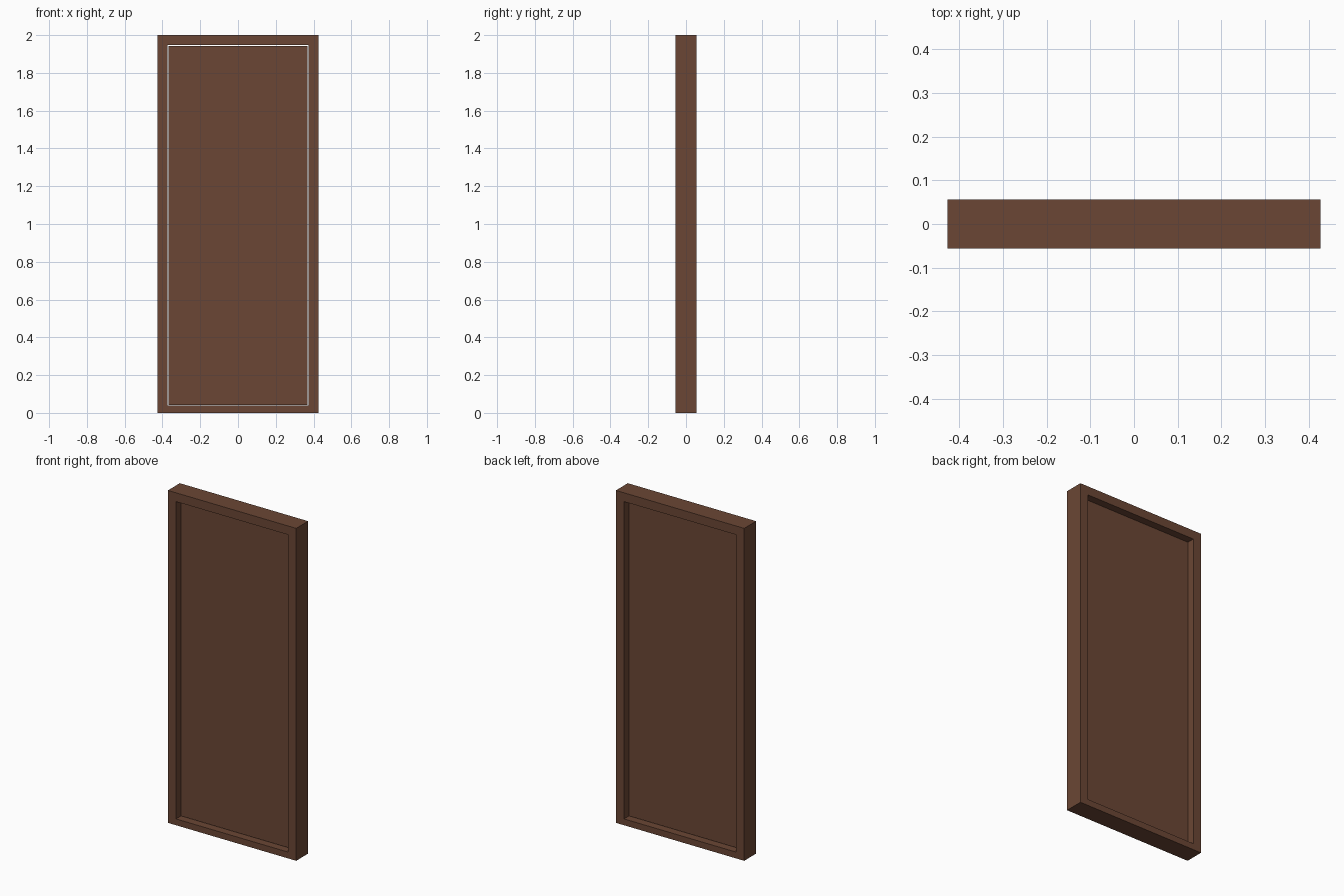
import bpy, bmesh

if "Cube" in bpy.data.objects:
    bpy.data.objects.remove(bpy.data.objects["Cube"])

# One brown wood colour for everything
wood = bpy.data.materials.new("brown_wood")
wood.diffuse_color = (0.147, 0.062, 0.035, 1.0)
wood.use_nodes = True
wood.node_tree.nodes["Principled BSDF"].inputs["Base Color"].default_value = wood.diffuse_color


def finish(name, bm):
    bmesh.ops.recalc_face_normals(bm, faces=bm.faces)
    mesh = bpy.data.meshes.new(name)
    bm.to_mesh(mesh)
    bm.free()
    mesh.materials.append(wood)
    obj = bpy.data.objects.new(name, mesh)
    bpy.context.collection.objects.link(obj)
    return obj


def rect(bm, half_x, y, z0, z1):
    """Four corner vertices of an upright rectangle."""
    return [bm.verts.new((x, y, z)) for x, z in
            ((-half_x, z0), (half_x, z0), (half_x, z1), (-half_x, z1))]


# Door frame: rectangular ring with a through opening
DEPTH = 0.0566
bm = bmesh.new()
rings = [rect(bm, 0.427, -DEPTH, 0.0, 2.0), rect(bm, 0.427, DEPTH, 0.0, 2.0),
         rect(bm, 0.373, DEPTH, 0.038, 1.947), rect(bm, 0.373, -DEPTH, 0.038, 1.947)]
for i in range(4):
    a, b = rings[i], rings[(i + 1) % 4]
    for j in range(4):
        k = (j + 1) % 4
        bm.faces.new((a[j], a[k], b[k], b[j]))
finish("door_frame", bm)

# Door panel: slab recessed on both sides, with a thin gap all round
bm = bmesh.new()
front = rect(bm, 0.369, -0.016, 0.042, 1.943)
back = rect(bm, 0.369, 0.016, 0.042, 1.943)
bm.faces.new(front)
bm.faces.new(back)
for j in range(4):
    k = (j + 1) % 4
    bm.faces.new((front[j], front[k], back[k], back[j]))
finish("door_panel", bm)
